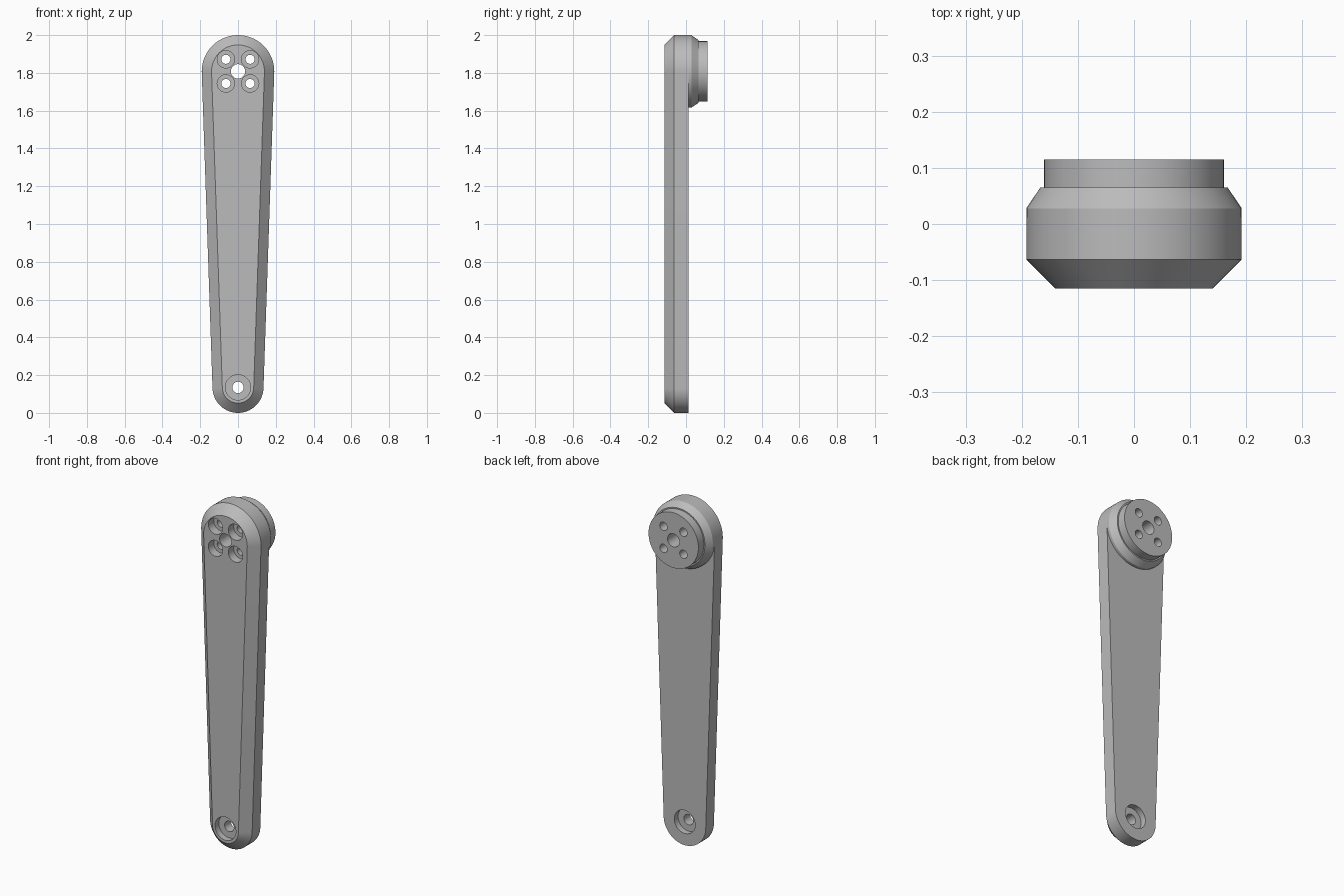
import bpy, bmesh, math

if "Cube" in bpy.data.objects:
    bpy.data.objects.remove(bpy.data.objects["Cube"], do_unlink=True)

TOP_Z, TOP_R = 1.808, 0.192
LOW_Z, LOW_R = 0.135, 0.135
FRONT, BACK, CHAMFER = -0.115, 0.012, 0.052

metal = bpy.data.materials.new("satin_grey")
metal.use_nodes = True
GREY = (0.5, 0.5, 0.5, 1)
metal.diffuse_color = GREY
metal.node_tree.nodes["Principled BSDF"].inputs["Base Color"].default_value = GREY


def loft(name, rings):
    """Skin a stack of equal closed loops and cap both ends."""
    bm = bmesh.new()
    loops = [[bm.verts.new(p) for p in ring] for ring in rings]
    n = len(loops[0])
    for a, b in zip(loops, loops[1:]):
        for i in range(n):
            j = (i + 1) % n
            bm.faces.new((a[i], a[j], b[j], b[i]))
    bm.faces.new(loops[0])
    bm.faces.new(loops[-1])
    bmesh.ops.recalc_face_normals(bm, faces=bm.faces)
    mesh = bpy.data.meshes.new(name)
    bm.to_mesh(mesh)
    bm.free()
    mesh.materials.append(metal)
    obj = bpy.data.objects.new(name, mesh)
    bpy.context.collection.objects.link(obj)
    return obj


def turned(name, x, z, profile, sides=64):
    """Turn a (radius, y) profile about an axis running front to back."""
    angles = [2 * math.pi * i / sides for i in range(sides)]
    return loft(name, [[(x + r * math.cos(a), y, z + r * math.sin(a))
                        for a in angles] for r, y in profile])


def arm_outline(inset, y, steps=48):
    """Two arcs of different radius joined by their tangents."""
    tilt = math.asin((TOP_R - LOW_R) / (TOP_Z - LOW_Z))
    points = []
    for z, r, start, end in ((TOP_Z, TOP_R, -tilt, math.pi + tilt),
                             (LOW_Z, LOW_R, math.pi + tilt, 2 * math.pi - tilt)):
        for i in range(steps + 1):
            a = start + (end - start) * i / steps
            points.append(((r - inset) * math.cos(a), y, z + (r - inset) * math.sin(a)))
    return points


# Tapered arm with a chamfered front edge
arm = loft("crank_arm", [arm_outline(CHAMFER, FRONT),
                         arm_outline(0, FRONT + CHAMFER),
                         arm_outline(0, BACK)])

# Stepped round boss on the back
boss = turned("mounting_boss", 0, TOP_Z,
              [(TOP_R, BACK), (TOP_R, 0.028), (0.167, 0.065),
               (0.16, 0.065), (0.16, 0.115)], 96)

# Centre bore and four counterbored bolt holes
hub_cutters = [turned("centre_bore_cutter", 0, TOP_Z, [(0.038, -0.2), (0.038, 0.2)])]
for sx in (-1, 1):
    for sz in (-1, 1):
        hub_cutters.append(turned("bolt_hole_cutter", sx * 0.064, TOP_Z + sz * 0.064,
                                  [(0.046, -0.2), (0.046, -0.065),
                                   (0.024, -0.065), (0.024, 0.2)], 48))

# Lower hole, recessed from both sides
low_cutter = turned("lower_hole_cutter", 0, LOW_Z,
                    [(0.067, -0.2), (0.067, FRONT + 0.035), (0.03, FRONT + 0.035),
                     (0.03, BACK - 0.035), (0.067, BACK - 0.035), (0.067, 0.2)])


def drill(obj, cutters):
    for cutter in cutters:
        mod = obj.modifiers.new("hole", 'BOOLEAN')
        mod.operation, mod.solver, mod.object = 'DIFFERENCE', 'EXACT', cutter
    bpy.context.view_layer.update()
    graph = bpy.context.evaluated_depsgraph_get()
    mesh = bpy.data.meshes.new_from_object(obj.evaluated_get(graph))
    obj.modifiers.clear()
    obj.data = mesh


drill(arm, hub_cutters + [low_cutter])
drill(boss, hub_cutters)
for cutter in hub_cutters + [low_cutter]:
    bpy.data.objects.remove(cutter, do_unlink=True)

# Smooth the round walls and keep the machined edges crisp
bpy.ops.object.select_all(action='DESELECT')
for obj in (arm, boss):
    obj.select_set(True)
bpy.context.view_layer.objects.active = arm
bpy.ops.object.shade_smooth_by_angle(angle=math.radians(25))
